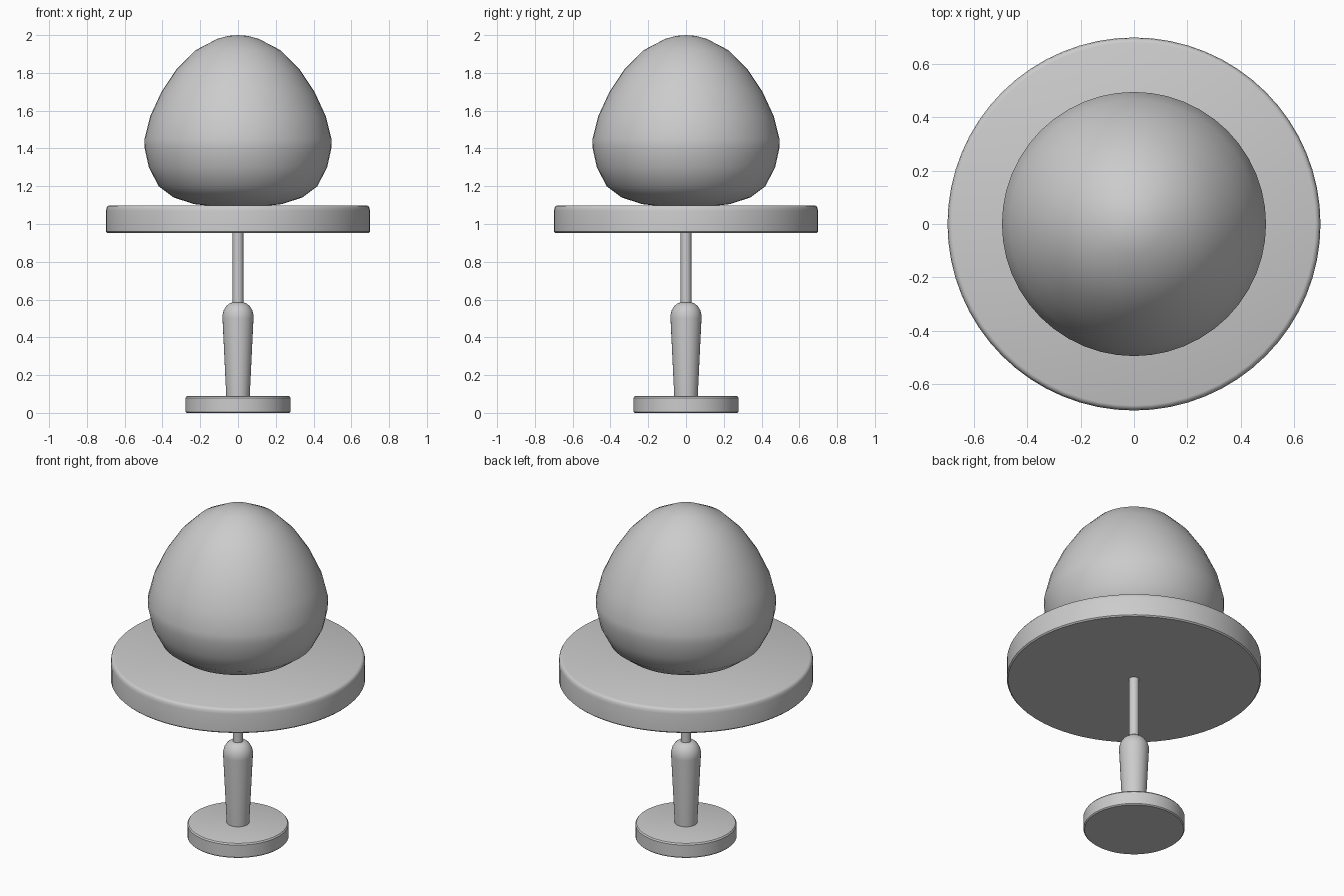
import bpy, bmesh
from math import radians
from mathutils import Matrix, Vector

cube = bpy.data.objects.get("Cube")
if cube:
    bpy.data.objects.remove(cube)


def material(name, color):
    mat = bpy.data.materials.new(name)
    mat.use_nodes = True
    mat.diffuse_color = color
    mat.node_tree.nodes["Principled BSDF"].inputs["Base Color"].default_value = color
    return mat


grey = material("light grey", (0.6, 0.6, 0.6, 1))


def lathe(name, profile, steps, sharp=35):
    """Spin an (radius, height) profile about the z axis."""
    bm = bmesh.new()
    verts = [bm.verts.new((r, 0, z)) for r, z in profile]
    edges = [bm.edges.new(pair) for pair in zip(verts, verts[1:])]
    bmesh.ops.spin(bm, geom=verts + edges, cent=(0, 0, 0), axis=(0, 0, 1),
                   angle=radians(360), steps=steps, use_duplicate=False)
    bmesh.ops.remove_doubles(bm, verts=bm.verts, dist=0.0005)
    bmesh.ops.recalc_face_normals(bm, faces=bm.faces)
    mesh = bpy.data.meshes.new(name)
    bm.to_mesh(mesh)
    bm.free()
    mesh.materials.append(grey)
    obj = bpy.data.objects.new(name, mesh)
    bpy.context.collection.objects.link(obj)
    bpy.ops.object.select_all(action="DESELECT")
    obj.select_set(True)
    bpy.context.view_layer.objects.active = obj
    bpy.ops.object.shade_smooth_by_angle(angle=radians(sharp))
    return obj


# Round foot
lathe("foot", [(0, 0), (0.272, 0), (0.278, 0.006), (0.278, 0.08),
               (0.272, 0.088), (0.265, 0.09), (0, 0.09)], 64)

# Tapered grip with a rounded shoulder
lathe("grip", [(0, 0.085), (0.062, 0.085), (0.082, 0.5), (0.082, 0.52), (0.075, 0.545),
               (0.062, 0.566), (0.045, 0.58), (0.03, 0.584), (0, 0.584)], 32)

# Thin rod up to the plate
lathe("rod", [(0, 0.57), (0.028, 0.57), (0.028, 0.97), (0, 0.97)], 32)

# Wide plate with a softened upper rim
lathe("plate", [(0, 0.953), (0.692, 0.953), (0.699, 0.96), (0.699, 1.07),
                (0.696, 1.086), (0.69, 1.095), (0.68, 1.099), (0, 1.099)], 64)

# Egg-shaped dome resting on the plate
lathe("dome", [(0, 1.09), (0.12, 1.093), (0.23, 1.105), (0.34, 1.14), (0.42, 1.2),
               (0.472, 1.3), (0.494, 1.4), (0.495, 1.45), (0.465, 1.57), (0.405, 1.7),
               (0.325, 1.82), (0.225, 1.92), (0.11, 1.98), (0.05, 1.996), (0, 2)], 48, 60)
